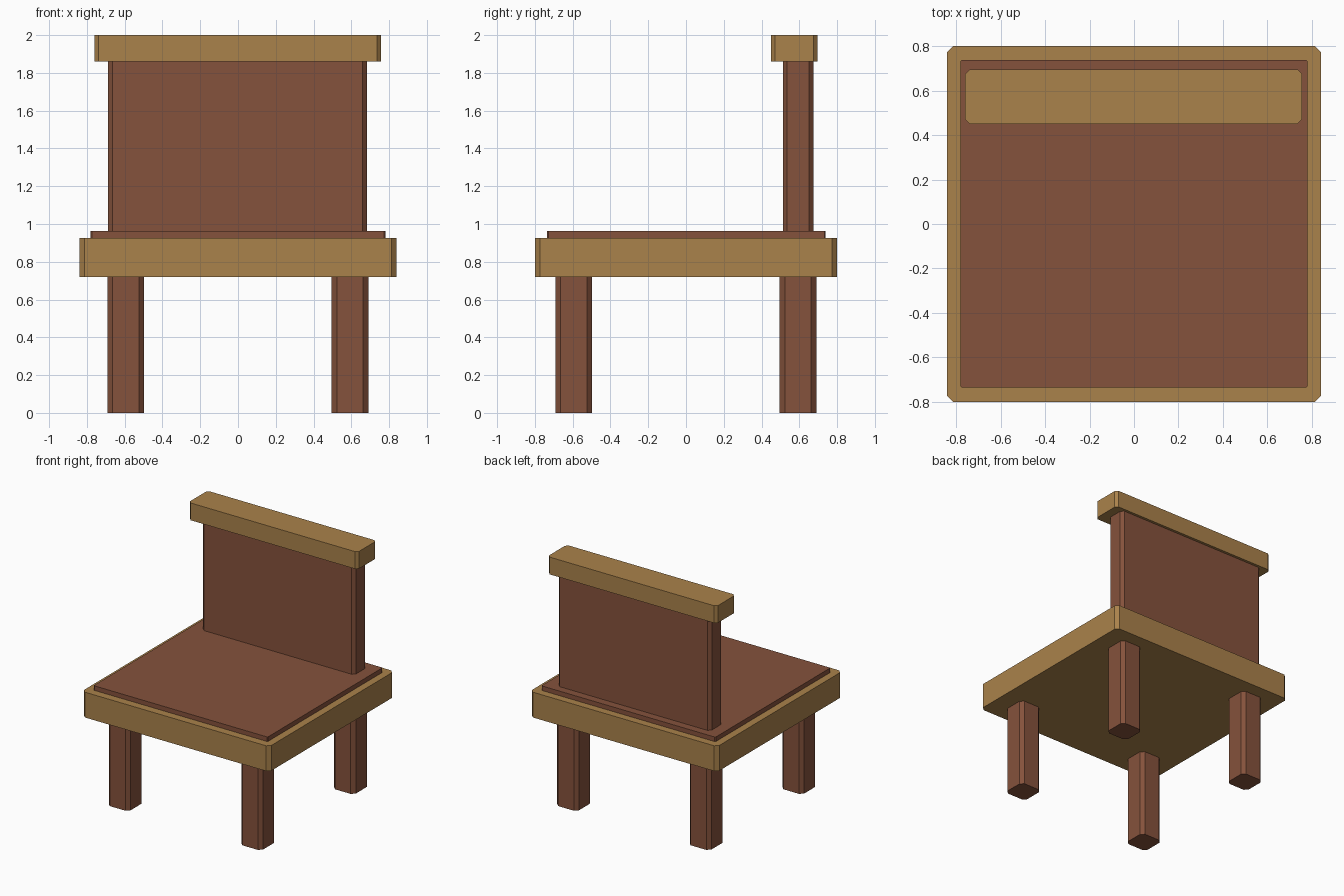
import bpy
import bmesh

if "Cube" in bpy.data.objects:
    bpy.data.objects.remove(bpy.data.objects["Cube"])


def material(name, rgb):
    mat = bpy.data.materials.new(name)
    mat.diffuse_color = (*rgb, 1.0)
    mat.use_nodes = True
    mat.node_tree.nodes["Principled BSDF"].inputs["Base Color"].default_value = mat.diffuse_color
    return mat


brown = material("brown wood", (0.235, 0.085, 0.045))
tan = material("tan wood", (0.402, 0.223, 0.070))


def block(name, x, y, z, chamfer, mat):
    """Box spanning the given (min, max) ranges, vertical edges chamfered."""
    bm = bmesh.new()
    bmesh.ops.create_cube(bm, size=1.0)
    for v in bm.verts:
        for i, (low, high) in enumerate((x, y, z)):
            v.co[i] = high if v.co[i] > 0 else low
    upright = [e for e in bm.edges
               if abs(e.verts[0].co.z - e.verts[1].co.z) > 1e-4]
    bmesh.ops.bevel(bm, geom=upright, offset=chamfer, segments=1,
                    affect='EDGES')
    mesh = bpy.data.meshes.new(name)
    bm.to_mesh(mesh)
    bm.free()
    mesh.materials.append(mat)
    obj = bpy.data.objects.new(name, mesh)
    bpy.context.collection.objects.link(obj)
    return obj


# Four square legs
for end, cy in (("front", -0.595), ("back", 0.593)):
    for side, cx in (("left", -0.595), ("right", 0.593)):
        block(f"{end}_{side}_leg", (cx - 0.097, cx + 0.097),
              (cy - 0.097, cy + 0.097), (0.0, 0.72), 0.027, brown)

# Seat frame and thin seat pad
block("seat", (-0.84, 0.84), (-0.80, 0.80), (0.72, 0.925), 0.027, tan)
block("seat_pad", (-0.78, 0.78), (-0.735, 0.738), (0.925, 0.962), 0.006, brown)

# Backrest panel and its top rail
block("backrest", (-0.687, 0.683), (0.513, 0.674), (0.962, 1.86), 0.023, brown)
block("top_rail", (-0.76, 0.756), (0.45, 0.695), (1.86, 2.0), 0.021, tan)
